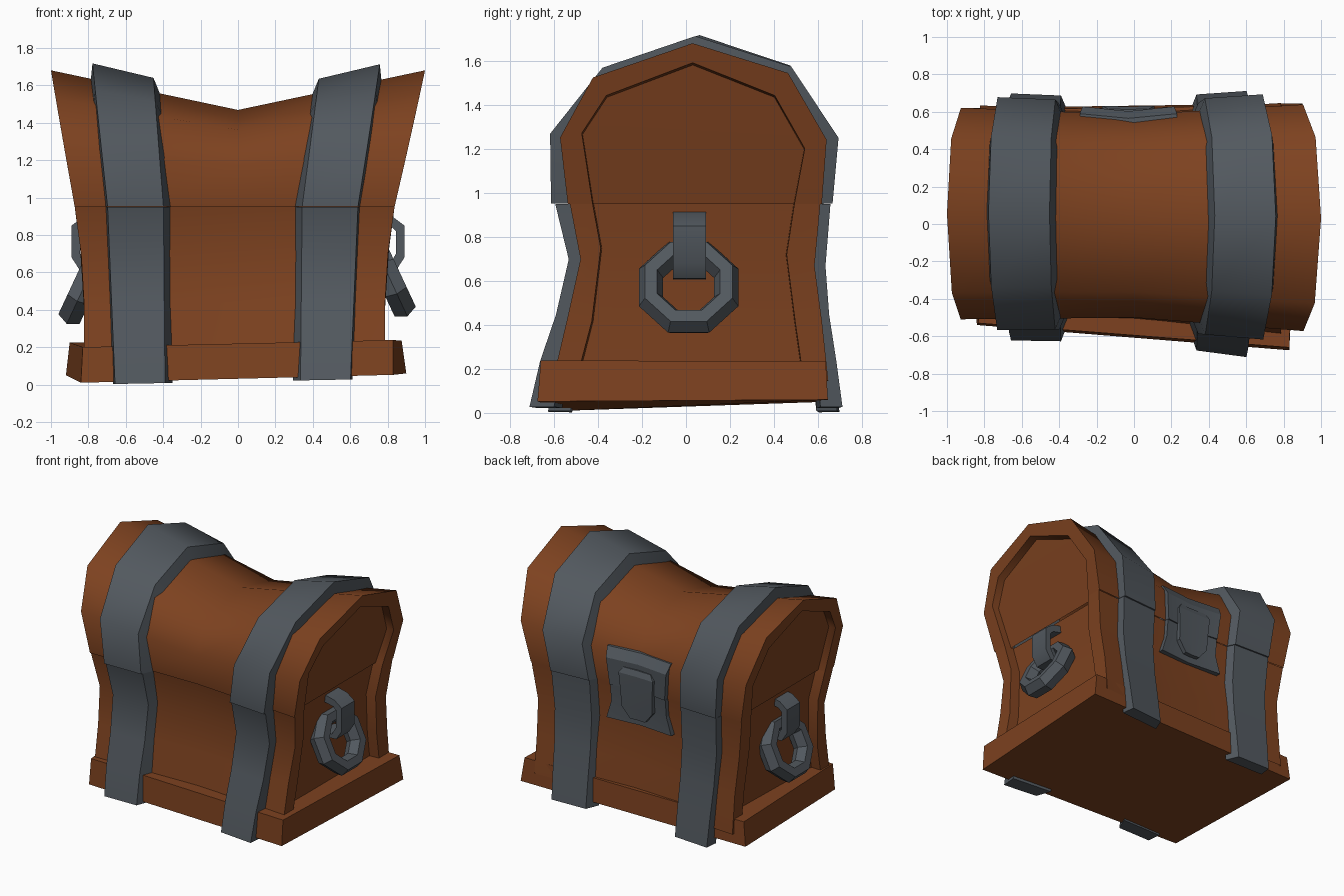
import bpy, bmesh, math
from mathutils import Vector

if "Cube" in bpy.data.objects:
    bpy.data.objects.remove(bpy.data.objects["Cube"])


def material(name, rgb):
    m = bpy.data.materials.new(name)
    m.diffuse_color = (*rgb, 1)
    m.use_nodes = True
    m.node_tree.nodes["Principled BSDF"].inputs["Base Color"].default_value = m.diffuse_color
    return m


WOOD = material("brown wood", (0.205, 0.054, 0.014))
IRON = material("grey iron", (0.084, 0.098, 0.113))


def lerp(table, v):
    """Piecewise linear lookup."""
    if v <= table[0][0]:
        return table[0][1]
    for (a, p), (b, q) in zip(table, table[1:]):
        if v <= b:
            return p + (q - p) * (v - a) / (b - a)
    return table[-1][1]


def warp(x, y, z):
    """Cartoon bend: pinched, sagging middle and a slightly skewed left side."""
    t = min(abs(x), 1)
    low = max(0, 1 - z / 0.95)
    left = (1 - x) / 2
    y = y * (0.92 + 0.08 * t)
    y = y * (1 - (0.074 + 0.046 * low) * left) + (0.027 + 0.033 * low) * left
    if z > 0.95:
        z = 0.95 + (z - 0.95) * (0.71 + 0.29 * t)
    return (x, y, z + 0.02 * (x - 1) * low)


def loft(name, rings, mat, closed=True, wrap=False, caps=True, skip=(), angle=45):
    """Skin a list of equal-length rings; caps are filled as strips."""
    bm = bmesh.new()
    vs = [[bm.verts.new(p) for p in r] for r in rings]
    n = len(vs[0])
    pairs = list(zip(vs, vs[1:])) + ([(vs[-1], vs[0])] if wrap else [])
    for a, b in pairs:
        for i in range(n if closed else n - 1):
            if i not in skip:
                j = (i + 1) % n
                bm.faces.new((a[i], a[j], b[j], b[i]))
    if caps and not wrap:
        for r in (vs[0], vs[-1]):
            for i in range(n // 2):
                f = [r[i], r[i + 1], r[n - 2 - i], r[n - 1 - i]]
                f = list(dict.fromkeys(f))
                if len(f) > 2:
                    bm.faces.new(f)
    if wrap and not closed:  # close the two ends of an open band
        bm.faces.new([r[0] for r in vs])
        bm.faces.new([r[-1] for r in vs])
    bmesh.ops.recalc_face_normals(bm, faces=bm.faces[:])
    for f in bm.faces:
        f.smooth = True
    for e in bm.edges:
        e.smooth = len(e.link_faces) == 2 and e.calc_face_angle(0) < math.radians(angle)
    me = bpy.data.meshes.new(name)
    bm.to_mesh(me)
    bm.free()
    me.materials.append(mat)
    ob = bpy.data.objects.new(name, me)
    bpy.context.collection.objects.link(ob)
    return ob


# Wooden shells with recessed end panels
def end_x(s, z):
    f = lerp([(0.15, 0.805), (0.45, 0.805), (0.7, 0.82), (0.95, 0.855), (1.68, 1.0)], z)
    return s * f + lerp([(0.95, -0.018), (1.68, 0)], z)


def shell(name, outer, inner, depth, skip=()):
    def end(s, prof, d):
        return [warp(end_x(s, z) - s * d, y, z) for y, z in prof]
    rings = [end(-1, inner, depth), end(-1, inner, 0), end(-1, outer, 0)]
    rings += [[warp(x, y, z) for y, z in outer] for x in (-0.5, 0, 0.5)]
    rings += [end(1, outer, 0), end(1, inner, 0), end(1, inner, depth)]
    loft(name, rings, WOOD, closed=False, skip=skip)


shell("lid",
      [(-0.55, 0.95), (-0.58, 1.26), (-0.425, 1.53), (0.03, 1.68),
       (0.465, 1.55), (0.645, 1.25), (0.627, 0.95)],
      [(-0.435, 0.95), (-0.48, 1.28), (-0.365, 1.45), (0.03, 1.595),
       (0.405, 1.45), (0.545, 1.21), (0.5, 0.95)], 0.055)
shell("body",
      [(-0.63, 0.15), (-0.555, 0.45), (-0.495, 0.7), (-0.54, 0.95),
       (0.62, 0.95), (0.595, 0.67), (0.63, 0.42), (0.66, 0.15)],
      [(-0.52, 0.15), (-0.445, 0.42), (-0.4, 0.75), (-0.435, 0.95),
       (0.5, 0.95), (0.465, 0.72), (0.505, 0.42), (0.545, 0.15)], 0.075, skip=(3,))

# Crooked plinth
loft("plinth", [
    [(-0.84, -0.54, 0.01), (0.83, -0.675, 0.052), (0.9, 0.645, 0.06), (-0.92, 0.62, 0.05)],
    [(-0.83, -0.53, 0.2), (0.83, -0.66, 0.238), (0.875, 0.635, 0.235), (-0.9, 0.61, 0.225)]],
    WOOD, angle=20)

# Iron straps with chamfered sides, split at the lid seam
STRAPS = {
    "lid_strap": [(-0.645, 0.951), (-0.645, 1.3), (-0.395, 1.62), (0.04, 1.77),
                  (0.49, 1.625), (0.715, 1.28), (0.69, 0.951)],
    "front_strap": [(-0.765, 0.035), (-0.71, 0.24), (-0.63, 0.45), (-0.565, 0.7), (-0.625, 0.949)],
    "back_strap": [(0.74, 0.035), (0.71, 0.24), (0.675, 0.45), (0.657, 0.67), (0.68, 0.949)],
}


def strap_ring(s, prof, edge, base):
    pts = []
    for y, z in prof:
        x = s * lerp([(0, 0.495), (0.95, 0.52), (1.77, 0.605)], z)
        x += lerp([(0.95, -0.028), (1.77, -0.01)], z)
        x += edge * (0.133 + 0.017 * z + (0.01 if edge == s else 0.04) * base)
        if base:
            y = 0.03 + (y - 0.03) * 0.85
            z = z if z < 1 else 0.95 + (z - 0.95) * 0.87
        pts.append(warp(x, y, z))
    return pts


for s, side in ((-1, "left"), (1, "right")):
    for part, prof in STRAPS.items():
        loft(side + "_" + part,
             [strap_ring(s, prof, e, b) for e, b in ((-1, 1), (-1, 0), (1, 0), (1, 1))],
             IRON, closed=False, wrap=True)

# Handle brackets and hanging octagonal rings on both ends
for s, side in ((-1, "left"), (1, "right")):
    path = [((0.71, 0.925), (0.71, 0.87)), ((0.83, 0.895), (0.82, 0.845)), ((0.89, 0.85), (0.845, 0.82)),
            ((0.89, 0.68), (0.845, 0.7)), ((0.845, 0.61), (0.81, 0.64)), ((0.71, 0.605), (0.71, 0.64))]
    loft(side + "_bracket",
         [[(s * p[0], -0.06, p[1]), (s * p[0], 0.09, p[1]), (s * q[0], 0.09, q[1]), (s * q[0], -0.06, q[1])]
          for p, q in path], IRON, angle=50)
    tilt = math.radians(25)
    centre = Vector((s * 0.815 - 0.005, 0.012, 0.55 + 0.02 * s))
    down = Vector((s * math.sin(tilt), 0, -math.cos(tilt)))
    axis = Vector((s * math.cos(tilt), 0, math.sin(tilt)))
    rings = []
    for i in range(8):
        a = math.pi / 8 + i * math.pi / 4
        d = math.cos(a) * down + math.sin(a) * Vector((0, 1, 0))
        rings.append([centre + d * (0.185 + 0.06 * math.cos(b)) + axis * 0.072 * math.sin(b)
                      for b in (k * math.pi / 3 for k in range(6))])
    loft(side + "_handle_ring", rings, IRON, wrap=True, angle=20)


# Lock on the back: rows of (height, half width, y), curved around the pinched middle
def plate(name, rows, bow, depth):
    cx = -0.03
    loft(name, [[(cx - w, y + bow, z), (cx, y, z), (cx + w, y + bow, z),
                 (cx + w, y - depth, z), (cx, y - depth, z), (cx - w, y - depth, z)]
                for z, w, y in rows], IRON, angle=15)


plate("lock_plate_lid", [(1.22, 0.26, 0.565), (1.15, 0.245, 0.603), (0.951, 0.225, 0.59)], 0.025, 0.08)
plate("lock_plate_body", [(0.949, 0.225, 0.585), (0.82, 0.225, 0.572), (0.69, 0.265, 0.572)], 0.022, 0.08)
plate("lock_latch", [(1.11, 0.11, 0.612), (1.07, 0.14, 0.628), (0.95, 0.13, 0.622),
                     (0.82, 0.125, 0.612), (0.74, 0.06, 0.605)], 0.004, 0.06)
